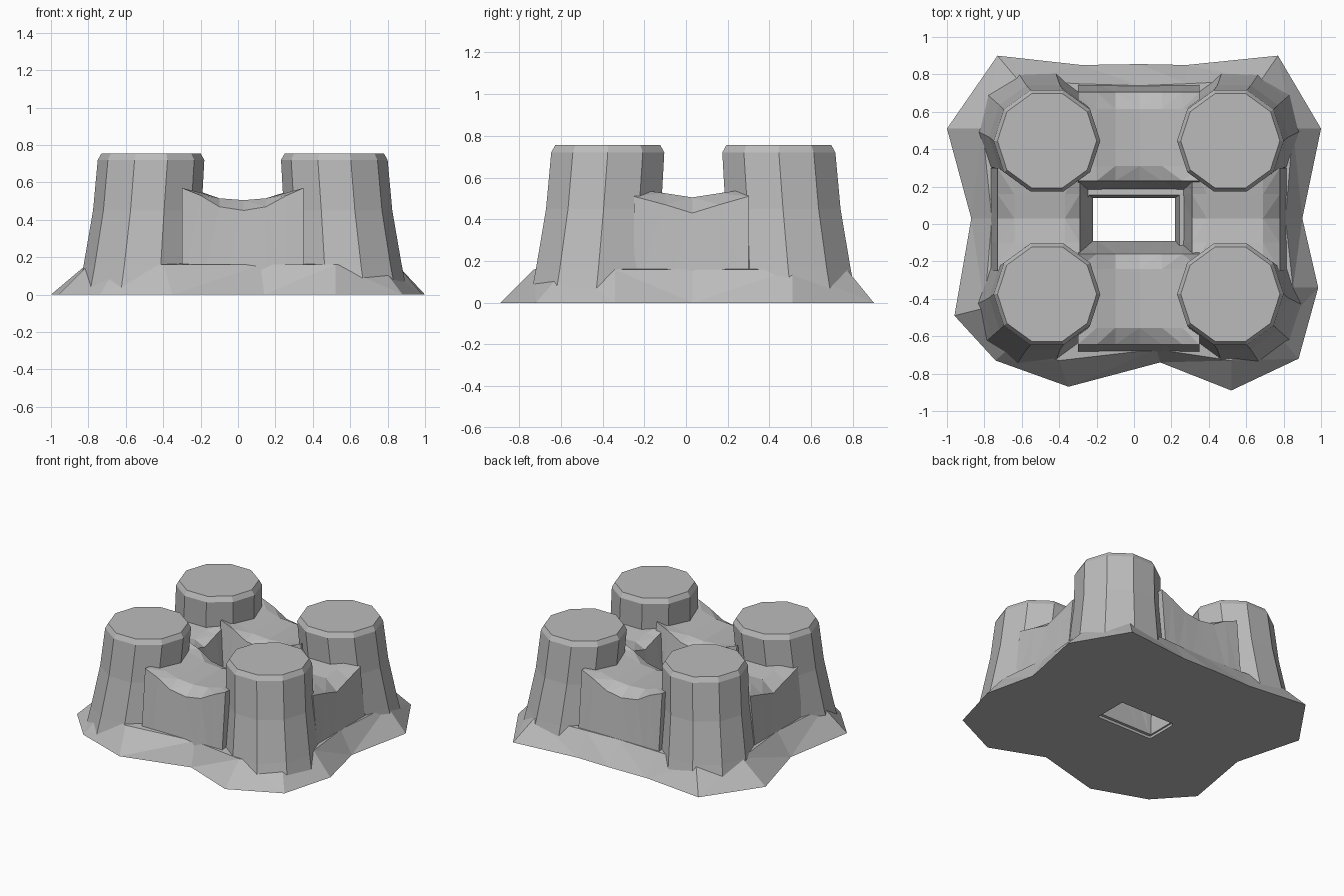
import bpy, bmesh, math

old = bpy.data.objects.get("Cube")
if old:
    bpy.data.objects.remove(old, do_unlink=True)

stone = bpy.data.materials.new("grey stone")
stone.use_nodes = True
GREY = (0.5, 0.5, 0.5, 1)
stone.diffuse_color = GREY
stone.node_tree.nodes["Principled BSDF"].inputs["Base Color"].default_value = GREY


def loft(name, rings, wrap=False):
    """Bridge rings of equal length; cap the ends, or join last to first."""
    bm = bmesh.new()
    vs = [[bm.verts.new(p) for p in r] for r in rings]
    n = len(rings[0])
    for a, b in zip(vs, vs[1:] + ([vs[0]] if wrap else [])):
        for i in range(n):
            j = (i + 1) % n
            bm.faces.new((a[i], a[j], b[j], b[i]))
    if not wrap:
        bm.faces.new(vs[0])
        bm.faces.new(vs[-1])
    bmesh.ops.triangulate(bm, faces=[f for f in bm.faces if len(f.verts) == 4])
    bmesh.ops.recalc_face_normals(bm, faces=bm.faces)
    me = bpy.data.meshes.new(name)
    bm.to_mesh(me)
    bm.free()
    me.materials.append(stone)
    ob = bpy.data.objects.new(name, me)
    bpy.context.collection.objects.link(ob)
    return ob


# Flared foot with the central opening
outline = [(-.73, .9), (-.28, .85), (.03, .855), (.28, .85), (.77, .9), (1, .51),
           (.9, .03), (.985, -.34), (.88, -.72), (.52, -.89), (.14, -.74),
           (-.35, -.87), (-.74, -.73), (-.96, -.49), (-.87, .03), (-1, .51)]
shoulder = [(-.62, .77), (-.3, .75), (.03, .74), (.28, .75), (.68, .77), (.85, .51),
            (.81, .03), (.85, -.34), (.76, -.58), (.52, -.73), (.12, -.67),
            (-.4, -.73), (-.64, -.64), (-.8, -.45), (-.76, .03), (-.81, .51)]


def clamp(v, lo, hi):
    return max(lo, min(hi, v))


def hole(z, grow):
    return [(clamp(.3 * x, -.23, .22) * grow, clamp(.22 * y, -.11, .14) * grow, z)
            for x, y in outline]


loft("foot", [[(x, y, 0) for x, y in outline],
              [(x, y, .16) for x, y in shoulder],
              hole(.2, 1.1), hole(0, 1)], wrap=True)

# Four corner towers: (height, radius, outward shift)
levels = [(.01, .33, .06), (.16, .315, .045), (.45, .29, .02), (.72, .285, 0), (.755, .265, 0)]
SIDES = 10
for sx, side in ((-1, "right"), (1, "left")):
    for sy, end in ((-1, "front"), (1, "back")):
        rings = []
        for z, r, out in levels:
            cx, cy = .025 + sx * (.49 + out), .035 + sy * (.41 + out)
            rings.append([(cx + r * math.cos(math.tau * i / SIDES),
                           cy + r * math.sin(math.tau * i / SIDES), z)
                          for i in range(SIDES)])
        loft(f"{end}_{side}_tower", rings)


# Sagging walls between towers; profile runs from outside to inside
def wall(name, place, stations, outer, inner, rim):
    rings = []
    for along, lift in stations:
        dip = rim + lift
        profile = [(outer + .05, .02), (outer, dip), (outer - .09, .505 + lift * .5),
                   (inner + .09, .505 + lift * .5), (inner + .01, .47 + lift), (inner - .06, .02)]
        rings.append([place(along, d, z) for d, z in profile])
    loft(name, rings)


across = [(-.3, .12), (-.2, .08), (-.1, .02), (.03, 0), (.15, .02), (.26, .08), (.35, .12)]
along = [(-.25, .08), (-.1, .04), (.03, 0), (.16, .04), (.3, .08)]
wall("front_wall", lambda a, d, z: (a, -d, z), across, .645, .15, .45)
wall("back_wall", lambda a, d, z: (a, d, z), across, .705, .22, .45)
wall("right_wall", lambda a, d, z: (-d, a, z), along, .73, .28, .43)
wall("left_wall", lambda a, d, z: (d, a, z), along, .78, .30, .43)
